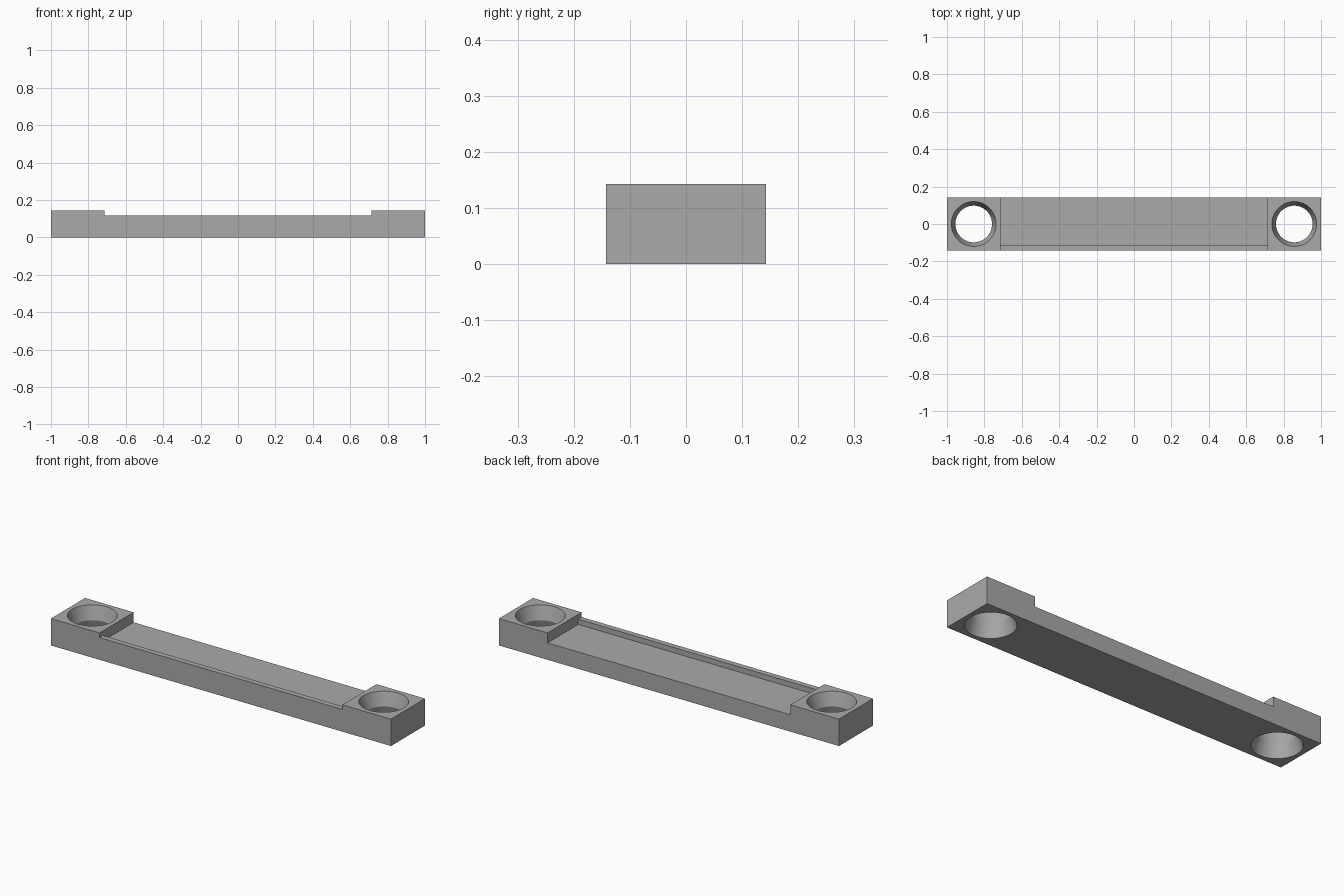
import bpy
import bmesh
import math
from mathutils import Matrix

cube = bpy.data.objects.get("Cube")
if cube:
    bpy.data.objects.remove(cube, do_unlink=True)

HALF_Y, TOP = 0.143, 0.143
PAD_X, LIP_Y = 0.714, -0.114
LIP_Z, FLOOR_Z = 0.118, 0.09
HOLE_X, RIM_R, NECK_R = 0.857, 0.12, 0.098

gray = bpy.data.materials.new("plain gray")
gray.use_nodes = True
color = (0.4, 0.4, 0.4, 1)
gray.diffuse_color = color
gray.node_tree.nodes["Principled BSDF"].inputs["Base Color"].default_value = color


def add_object(name, bm):
    bmesh.ops.recalc_face_normals(bm, faces=bm.faces[:])
    mesh = bpy.data.meshes.new(name)
    bm.to_mesh(mesh)
    bm.free()
    mesh.materials.append(gray)
    obj = bpy.data.objects.new(name, mesh)
    bpy.context.collection.objects.link(obj)
    return obj


def box(name, low, high):
    bm = bmesh.new()
    bmesh.ops.create_cube(bm, size=1)
    for v in bm.verts:
        v.co = [high[i] if v.co[i] > 0 else low[i] for i in range(3)]
    return add_object(name, bm)


def hole_cutter(name, x):
    # Hourglass: wide at both faces, narrowest at mid height
    over = 0.02
    flare = (RIM_R - NECK_R) / (TOP / 2)
    profile = [(RIM_R + flare * over, -over), (NECK_R, TOP / 2),
               (RIM_R + flare * over, TOP + over)]
    bm = bmesh.new()
    rings = []
    for r, z in profile:
        ring = bmesh.ops.create_circle(bm, segments=64, radius=r, matrix=Matrix.Translation((x, 0, z)))
        rings.append(ring["verts"])
    for a, b in zip(rings, rings[1:]):
        for i in range(64):
            j = (i + 1) % 64
            bm.faces.new((a[i], a[j], b[j], b[i]))
    bm.faces.new(rings[0])
    bm.faces.new(rings[-1])
    return add_object(name, bm)


def cut(target, cutter):
    mod = target.modifiers.new(cutter.name, "BOOLEAN")
    mod.operation = "DIFFERENCE"
    mod.solver = "EXACT"
    mod.object = cutter
    cutter.hide_render = True
    cutter.hide_set(True)
    bpy.context.view_layer.objects.active = target
    bpy.ops.object.modifier_apply(modifier=mod.name)
    bpy.data.objects.remove(cutter, do_unlink=True)


# Bar with two raised end pads
bar = box("mounting_bar", (-1, -HALF_Y, 0), (1, HALF_Y, TOP))

# Low front lip and deeper recessed floor, open at the back
cut(bar, box("lip_cutter", (-PAD_X, -1, LIP_Z), (PAD_X, 1, 1)))
cut(bar, box("floor_cutter", (-PAD_X, LIP_Y, FLOOR_Z), (PAD_X, 1, 1)))

# Flared through holes in the pads
for side, x in (("left", HOLE_X), ("right", -HOLE_X)):
    cut(bar, hole_cutter(side + "_hole_cutter", x))

bpy.ops.object.select_all(action="DESELECT")
bar.select_set(True)
bpy.context.view_layer.objects.active = bar
bpy.ops.object.shade_smooth_by_angle(angle=math.radians(15))
